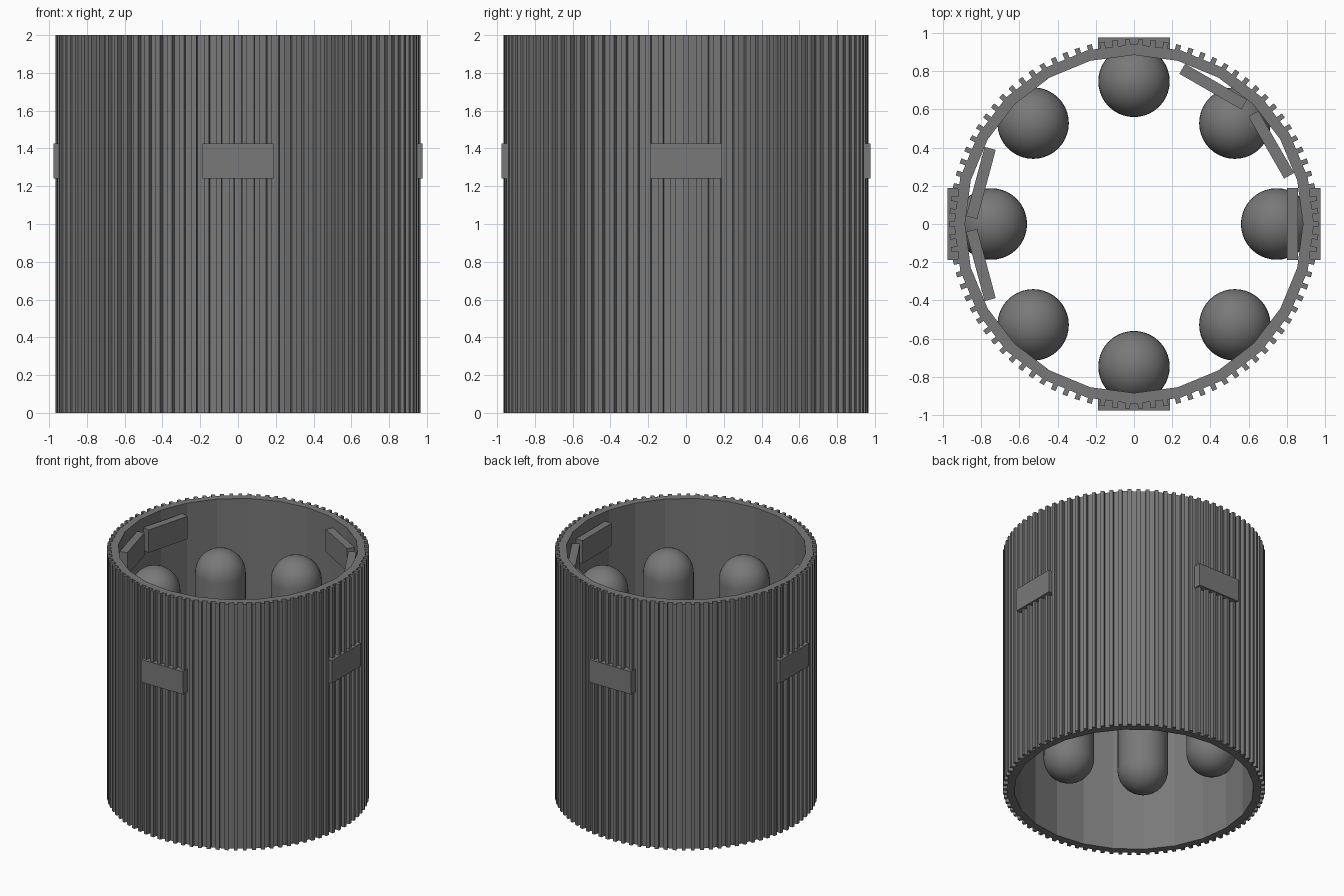
import bpy, bmesh, math
from mathutils import Matrix, Vector

if "Cube" in bpy.data.objects:
    bpy.data.objects.remove(bpy.data.objects["Cube"])

mat = bpy.data.materials.new("dark_grey")
mat.diffuse_color = (0.19, 0.19, 0.19, 1)
mat.use_nodes = True
mat.node_tree.nodes["Principled BSDF"].inputs["Base Color"].default_value = mat.diffuse_color


def finish(bm, name):
    bmesh.ops.recalc_face_normals(bm, faces=bm.faces)
    me = bpy.data.meshes.new(name)
    bm.to_mesh(me)
    bm.free()
    me.materials.append(mat)
    ob = bpy.data.objects.new(name, me)
    bpy.context.collection.objects.link(ob)
    return ob


def radial_box(bm, deg, r0, r1, width, z0, z1):
    m = (Matrix.Rotation(math.radians(deg), 4, 'Z')
         @ Matrix.Translation(((r0 + r1) / 2, 0, (z0 + z1) / 2))
         @ Matrix.Diagonal((r1 - r0, width, z1 - z0, 1)))
    bmesh.ops.create_cube(bm, size=1, matrix=m)


def lathe(name, profile, sides, centre=(0, 0), closed=False):
    """Revolve (radius, z) points about a vertical axis."""
    bm = bmesh.new()
    rings = []
    for r, z in profile:
        rings.append([bm.verts.new((centre[0] + r * math.cos(2 * math.pi * i / sides),
                                    centre[1] + r * math.sin(2 * math.pi * i / sides), z))
                      for i in range(sides)])
    n = len(rings)
    for k in range(n if closed else n - 1):
        a, b = rings[k], rings[(k + 1) % n]
        for i in range(sides):
            j = (i + 1) % sides
            bm.faces.new((a[i], a[j], b[j], b[i]))
    bmesh.ops.remove_doubles(bm, verts=bm.verts, dist=1e-5)
    return finish(bm, name)


# Open tube wall
lathe("tube_wall", [(0.885, 0), (0.942, 0), (0.942, 2), (0.885, 2)], 24, closed=True)

# Thin vertical ribs all round the wall
bm = bmesh.new()
RIBS = 90
for i in range(RIBS):
    radial_box(bm, 360 * i / RIBS, 0.90, 0.967, 0.027, 0, 2)
finish(bm, "wall_ribs")

# Plates on the outside
bm = bmesh.new()
for deg in (0, 90, 180, 270):
    radial_box(bm, deg, 0.913, 0.976, 0.375, 1.24, 1.425)
finish(bm, "outer_plates")

# Plates inside, near the top
bm = bmesh.new()
for deg in (0, 30, 60, 165, 195):
    radial_box(bm, deg, 0.80, 0.86, 0.375, 1.74, 1.925)
finish(bm, "inner_plates")

# Ring of eight upright capsules
R, LOW, HIGH = 0.187, 0.595, 1.465
N = 10
arc = [math.pi / 2 * k / N for k in range(N + 1)]
profile = [(R * math.sin(a), LOW - R * math.cos(a)) for a in arc]
profile += [(R * math.cos(a), HIGH + R * math.sin(a)) for a in arc]
for i in range(8):
    t = math.radians(45 * i)
    ob = lathe(f"capsule_{i + 1}", profile, 40,
               (0.747 * math.cos(t), 0.747 * math.sin(t)))
    for p in ob.data.polygons:
        p.use_smooth = True
